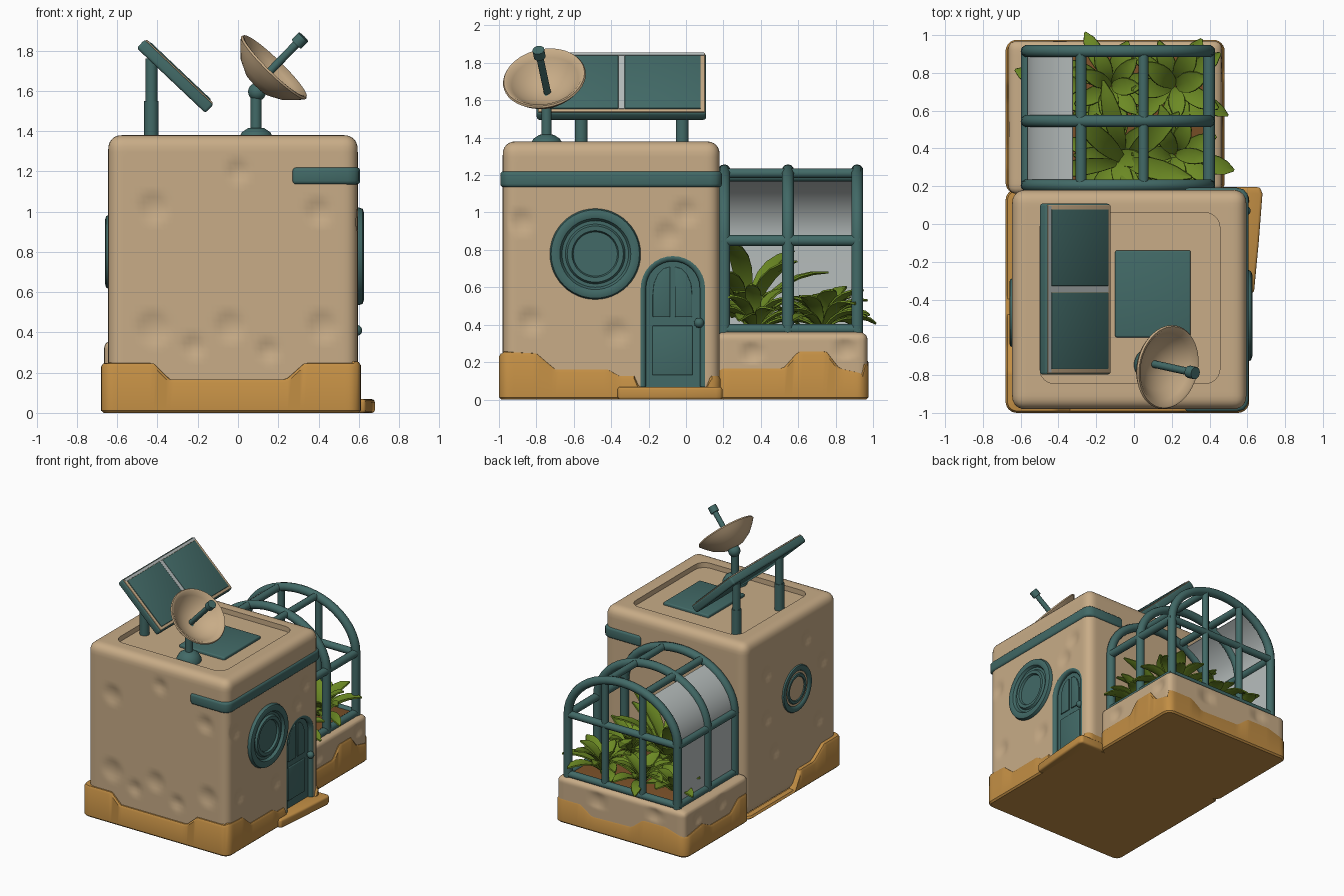
import bpy, bmesh, math, random
from mathutils import Vector, Matrix

if "Cube" in bpy.data.objects:
    bpy.data.objects.remove(bpy.data.objects["Cube"])
random.seed(4)

def mat(name, *rgb):
    m = bpy.data.materials.new(name)
    m.diffuse_color = [((c / 255 + 0.055) / 1.055) ** 2.4 for c in rgb] + [1]
    m.use_nodes = True
    m.node_tree.nodes["Principled BSDF"].inputs["Base Color"].default_value = m.diffuse_color
    return m
TAN, TEAL = mat("tan_plaster", 200, 172, 135), mat("teal_paint", 66, 106, 103)
ORANGE, GREEN = mat("ochre_base", 194, 142, 68), mat("leaf_green", 108, 138, 36)
SOIL, GLASS = mat("soil_brown", 122, 80, 40), mat("pale_glass", 184, 191, 190)

def finish(name, bm, m, bevel=0):
    bmesh.ops.recalc_face_normals(bm, faces=bm.faces)
    me = bpy.data.meshes.new(name)
    bm.to_mesh(me)
    bm.free()
    me.materials.append(m)
    ob = bpy.data.objects.new(name, me)
    bpy.context.collection.objects.link(ob)
    if bevel:
        b = ob.modifiers.new("bevel", 'BEVEL')
        b.width, b.segments, b.limit_method, b.angle_limit = bevel, 3, 'ANGLE', 0.7
    return ob

def loft(bm, rows, closed=True, caps=False):
    rows = [[bm.verts.new(p) for p in row] for row in rows]
    n = len(rows[0])
    for A, B in zip(rows, rows[1:]):
        for i in range(n if closed else n - 1):
            bm.faces.new((A[i], A[(i + 1) % n], B[(i + 1) % n], B[i]))
    if caps:
        bm.faces.new(rows[0])
        bm.faces.new(rows[-1])

def box(name, lo, hi, m, bevel=0, mtx=Matrix()):
    bm = bmesh.new()
    loft(bm, [[mtx @ Vector((x, y, z)) for x, y in ((lo[0], lo[1]), (hi[0], lo[1]), (hi[0], hi[1]), (lo[0], hi[1]))]
              for z in (lo[2], hi[2])], caps=True)
    return finish(name, bm, m, bevel)

def soft_box(name, lo, hi, r, cuts, dents):
    # rounded plaster block with shallow pits (x, y, z, radius)
    bm = bmesh.new()
    bmesh.ops.create_cube(bm, size=1)
    bmesh.ops.subdivide_edges(bm, edges=bm.edges[:], cuts=cuts, use_grid_fill=True)
    for v in bm.verts:
        p = Vector([l + (c + .5) * (h - l) for c, l, h in zip(v.co, lo, hi)])
        q = Vector([min(max(c, l + r), h - r) for c, l, h in zip(p, lo, hi)])
        n = (p - q).normalized()
        p = q + n * r
        for x, y, z, dr in dents:
            p -= n * 0.016 * max(0, 1 - ((p - Vector((x, y, z))).length / dr) ** 2)
        v.co = p
    return finish(name, bm, TAN)

def prism(name, pts, a, b, m, axis='Z', bevel=0):
    # extrude an xy outline along Z or a yz outline along X
    bm = bmesh.new()
    loft(bm, [[(u, v, t) if axis == 'Z' else (t, u, v) for u, v in pts] for t in (a, b)], caps=True)
    return finish(name, bm, m, bevel)

def lathe(name, prof, loc, axis, m, n=40):
    bm = bmesh.new()
    loft(bm, [[(r * math.cos(math.tau * i / n), r * math.sin(math.tau * i / n), h) for i in range(n)] for r, h in prof])
    bmesh.ops.remove_doubles(bm, verts=bm.verts, dist=1e-5)
    bm.transform(Matrix.Translation(loc) @ Vector(axis).to_track_quat('Z', 'Y').to_matrix().to_4x4())
    return finish(name, bm, m)

def tube(name, pts, r, m=TEAL):
    cu = bpy.data.curves.new(name, 'CURVE')
    cu.dimensions, cu.bevel_depth, cu.bevel_resolution, cu.use_fill_caps = '3D', r, 3, True
    s = cu.splines.new('POLY')
    s.points.add(len(pts) - 1)
    for p, c in zip(s.points, pts):
        p.co = (*c, 1)
    cu.materials.append(m)
    bpy.context.collection.objects.link(bpy.data.objects.new(name, cu))

def lerp(tab, t):
    for (a, u), (b, w) in zip(tab, tab[1:]):
        if t <= b:
            return u + (w - u) * max(0, t - a) / (b - a)
    return tab[-1][1]

def rrect(x0, y0, x1, y1, r, step=0.02):
    pts, out = [], []
    for cx, cy, a in ((x1 - r, y0 + r, -90), (x1 - r, y1 - r, 0), (x0 + r, y1 - r, 90), (x0 + r, y0 + r, 180)):
        for k in range(7):
            t = math.radians(a + k * 15)
            pts.append(Vector((cx + r * math.cos(t), cy + r * math.sin(t))))
    for p, q in zip(pts, pts[1:] + pts[:1]):
        n = max(1, int((q - p).length / step))
        out += [p.lerp(q, k / n) for k in range(n)]
    return out

def skirt(name, x0, y0, x1, y1, *sides):
    # stained base course with a wavering top edge; sides: front, right, back, left
    bm, rows = bmesh.new(), [[] for _ in range(5)]
    for o in rrect(x0, y0, x1, y1, .06):
        d = [o.y - y0, x1 - o.x, y1 - o.y, o.x - x0]
        s = d.index(min(d))
        h = lerp(sides[s], o.y if s % 2 else o.x)
        e = Vector((min(max(o.x, x0 + .06), x1 - .06), min(max(o.y, y0 + .06), y1 - .06)))
        for row, inset, z in zip(rows, (.2, 0, 0, .17, .8), (0, .012, h - .02, h - .004, h)):
            row.append((*o.lerp(e, inset), z))
    loft(bm, rows)
    bm.faces.new(list(bm.verts)[:len(rows[0])])
    finish(name, bm, ORANGE)

# main block with roof recess and door niche
F, R, L = -.98, .595, -.645
dents = [(x, F, z, r) for x, z, r in ((-.42, 1.02, .08), (-.42, .42, .09), (-.04, .43, .08), (-.22, .33, .06),
         (.15, .31, .06), (.42, .43, .08), (0, 1.2, .06), (.4, 1.0, .07))]
dents += [(R, y, z, .07) for y, z in ((-.83, .42), (-.37, .36), (-.88, .95), (0, 1.0), (-.1, .88))]
dents += [(L, y, z, .07) for y, z in ((-.1, 1.05), (-.8, .9), (-.75, .45), (-.2, .4), (-.1, .7), (-.6, 1.15))]
body = soft_box("house_block", (L, F, .01), (R, .18, 1.38), .065, 48, dents)
def arch(cy, hw, z0, zs, n=16):
    arc = [(cy - hw * math.cos(math.pi * k / n), zs + hw * math.sin(math.pi * k / n)) for k in range(n + 1)]
    return [(cy - hw, z0)] + arc + [(cy + hw, z0)]
cutters = [prism("roof_cutter", rrect(-.5, -.845, .455, .06, .08, 1), 1.34, 1.6, TAN),
           prism("door_cutter", arch(-.07, .172, .06, .595), .545, .8, TAN, 'X')]
for c in cutters:
    c.hide_render = True
    b = body.modifiers.new("cut", 'BOOLEAN')
    b.operation, b.object, b.solver = 'DIFFERENCE', c, 'EXACT'
# base courses and doorstep
skirt("house_base", -.68, -1.0, .61, .185,
      [(-.7, .25), (-.42, .25), (-.34, .17), (.24, .17), (.33, .25), (.7, .25)],
      [(-1, .26), (-.8, .25), (-.7, .165), (-.42, .165), (-.36, .13), (-.27, .13), (-.25, .06), (.11, .06), (.13, .13), (.2, .13)],
      [(-.7, .03), (.3, .03), (.4, .13), (.7, .13)],
      [(-1, .25), (-.78, .25), (-.65, .16), (-.48, .16), (-.4, .03), (.2, .03)])
skirt("greenhouse_base", -.68, .16, .48, .975, [(-1, .17), (1, .17)],
      [(.1, .17), (.52, .17), (.6, .26), (.75, .26), (.82, .17), (1, .13)],
      [(-.7, .16), (-.5, .22), (-.3, .22), (-.2, .14), (.15, .13), (.25, .2), (.5, .2)],
      [(.1, .23), (.3, .23), (.4, .15), (.65, .15), (.75, .2), (1, .16)])
prism("doorstep", [(.45, -.37), (.635, -.365), (.66, -.1), (.68, .16), (.668, .195), (.45, .195)], 0, .068, ORANGE, bevel=.015)
# trim band around the right side
prism("trim_band", [(.27, -.993), (.545, -.993), (.58, -.983), (.6, -.96), (.607, -.93), (.607, .13), (.6, .16),
                    (.58, .183), (.545, .192), (.27, .192)], 1.135, 1.22, TEAL, bevel=.018)
# round windows on both side walls
ring = [(0, .012), (.118, .012), (.125, .028), (.15, .03), (.16, .014), (.178, .014), (.19, .034), (.215, .042),
        (.236, .034), (.243, .015), (.243, -.02)]
lathe("round_window_right", ring, (.585, -.485, .778), (1, 0, 0), TEAL, 48)
lathe("round_window_left", [(r * .75, h * .6) for r, h in ring], (-.635, -.47, .8), (-1, 0, 0), TEAL, 48)
# door
ball = lambda r: [(r * math.sin(math.pi * k / 10), -r * math.cos(math.pi * k / 10)) for k in range(11)]
half = [(-.085, .44), (-.085, .71), (-.12, .7), (-.15, .67), (-.172, .62), (-.178, .56), (-.178, .44)]
prism("door_slab", arch(-.07, .175, .06, .595), .535, .56, TEAL, 'X')
tube("door_frame", [(.575, y, z) for y, z in arch(-.07, .165, .07, .595)], .022)
prism("door_lower_panel", [(-.18, .13), (.035, .13), (.035, .395), (-.18, .395)], .558, .57, TEAL, 'X', .006)
prism("door_pane_a", half, .558, .57, TEAL, 'X', .005)
prism("door_pane_b", [(-.145 - y, z) for y, z in half], .558, .57, TEAL, 'X', .005)
lathe("door_knob", ball(.027), (.59, .07, .41), (1, 0, 0), TEAL, 20)
# roof hatch and solar panel
box("roof_hatch", (-.1, -.6, 1.32), (.3, -.14, 1.362), TEAL, .01)
T = Matrix.Translation((-.31, -.345, 1.675)) @ Matrix.Rotation(math.radians(43.4), 4, 'Y')
box("solar_panel", (-.235, -.453, -.033), (.235, .453, .026), TEAL, .014, T)
box("solar_rim", (-.228, -.446, .02), (.228, .446, .03), TAN, .004, T)
box("solar_divider", (-.205, -.016, .025), (.208, .016, .034), GLASS, 0, T)
box("solar_top_strip", (-.226, -.44, .025), (-.207, .44, .033), GLASS, 0, T)
for s, y in ((-1, -.56), (1, -.02)):
    box("solar_cell", (-.205, s * .22 - .203, .025), (.208, s * .22 + .203, .036), TEAL, .004, T)
    tube("solar_post", [(-.43, y, 1.33), (-.43, y, 1.76)], .03)
    tube("solar_post_sleeve", [(-.43, y, 1.33), (-.43, y, 1.55)], .036)
# satellite dish
ax, rim = Vector((.68, -.15, .7)).normalized(), Vector((.177, -.757, 1.716))
lathe("dish_foot", [(0, .085), (.04, .08), (.07, .06), (.09, .025), (.09, 0), (0, 0)], (.09, -.745, 1.335), (0, 0, 1), TEAL)
tube("dish_post", [(.09, -.745, 1.36), (.09, -.745, 1.6)], .028)
lathe("dish_joint", ball(.045), (.095, -.742, 1.595), (0, 0, 1), TEAL, 24)
lathe("dish_bowl", [(0, -.13), (.08, -.118), (.15, -.08), (.2, -.03), (.224, 0), (.218, .01), (.205, .008),
      (.18, -.02), (.135, -.062), (.07, -.094), (0, -.105)], rim, ax, TAN, 48)
tube("dish_feed", [rim - ax * .11, rim + ax * .19], .02)
tube("dish_feed_tip", [rim + ax * .165, rim + ax * .215], .033)
# greenhouse planter and soil
soft_box("planter_block", (-.665, .16, .01), (.465, .97, .36), .04, 30, [(.465, .35, .25, .06), (.465, .85, .27, .06),
         (.1, .97, .26, .07), (-.4, .97, .28, .06), (-.665, .5, .27, .07), (-.665, .8, .26, .06)])
box("soil_bed", (-.56, .19, .3), (.39, .92, .385), SOIL, .02)
# greenhouse frame: three arches joined by rails
CX, HW, ZS, RISE = -.085, .482, .85, .375
top = lambda x: ZS + RISE * math.sqrt(max(0, 1 - ((x - CX) / HW) ** 2))
prof = [(x, ZS + (z - ZS) * RISE / HW if z > ZS else z) for x, z in arch(CX, HW, .35, ZS, 24)]
for y in (.205, .545, .915):
    tube("arch_rib", [(x, y, z) for x, z in prof], .033)
for x, r in ((CX - HW, .031), (CX + HW, .031), (-.28, .029), (.05, .027)):
    tube("long_rail", [(x, .19, top(x)), (x, .93, top(x))], r)
for s in (-1, 1):
    tube("sill_rail", [(CX + s * HW, .19, .375), (CX + s * HW, .93, .375)], .03)
for z in (.375, ZS):
    tube("end_rail", [(CX - HW, .915, z), (CX + HW, .915, z)], .028)
for x in (-.26, .07):
    tube("end_mullion", [(x, .915, .35), (x, .915, top(x))], .026)
# glass on the outer left bays
bm = bmesh.new()
loft(bm, [[(x, y, z) for y in (.2, .92)] for x, z in prof if x < -.27], closed=False)
finish("glass_panes", bm, GLASS).modifiers.new("thick", 'SOLIDIFY').thickness = .008
# leafy plants
def plant(x, y, n, length, lift):
    bm = bmesh.new()
    for i in range(n):
        a = i * 2.4 + random.uniform(-.3, .3)
        el = lift + (1.45 - lift) * (1 - (i + .5) / n)
        ln, w = length * random.uniform(.8, 1.1), random.uniform(.04, .055)
        p, side, rows = Vector((x, y, .37)), Vector((-math.sin(a), math.cos(a), 0)), []
        for k in range(8):
            hw = w * (.22 + .78 * math.sin(math.pi * (k / 7) ** 1.5) if k < 7 else .1)
            d = Vector((math.cos(a) * math.cos(el), math.sin(a) * math.cos(el), math.sin(el)))
            up = d.cross(side) * hw * .3
            rows.append([p - side * hw + up, p.copy(), p + side * hw + up])
            p, el = p + d * ln / 7, el - .17
        loft(bm, rows, closed=False)
    finish("leafy_plant", bm, GREEN).modifiers.new("thick", 'SOLIDIFY').thickness = .01
for spec in ((-.1, .36, 15, .36, .6), (.22, .37, 15, .32, .6), (-.12, .73, 16, .32, .55),
             (.22, .73, 16, .32, .55), (-.4, .72, 10, .25, .7), (-.05, .33, 7, .64, 1.1)):
    plant(*spec)
# apply modifiers, drop cutters, smooth shading
bpy.ops.object.select_all(action='SELECT')
bpy.context.view_layer.objects.active = body
bpy.ops.object.convert(target='MESH')
for c in cutters:
    bpy.data.objects.remove(c)
bpy.ops.object.select_all(action='SELECT')
bpy.ops.object.shade_smooth_by_angle(angle=math.radians(40))
